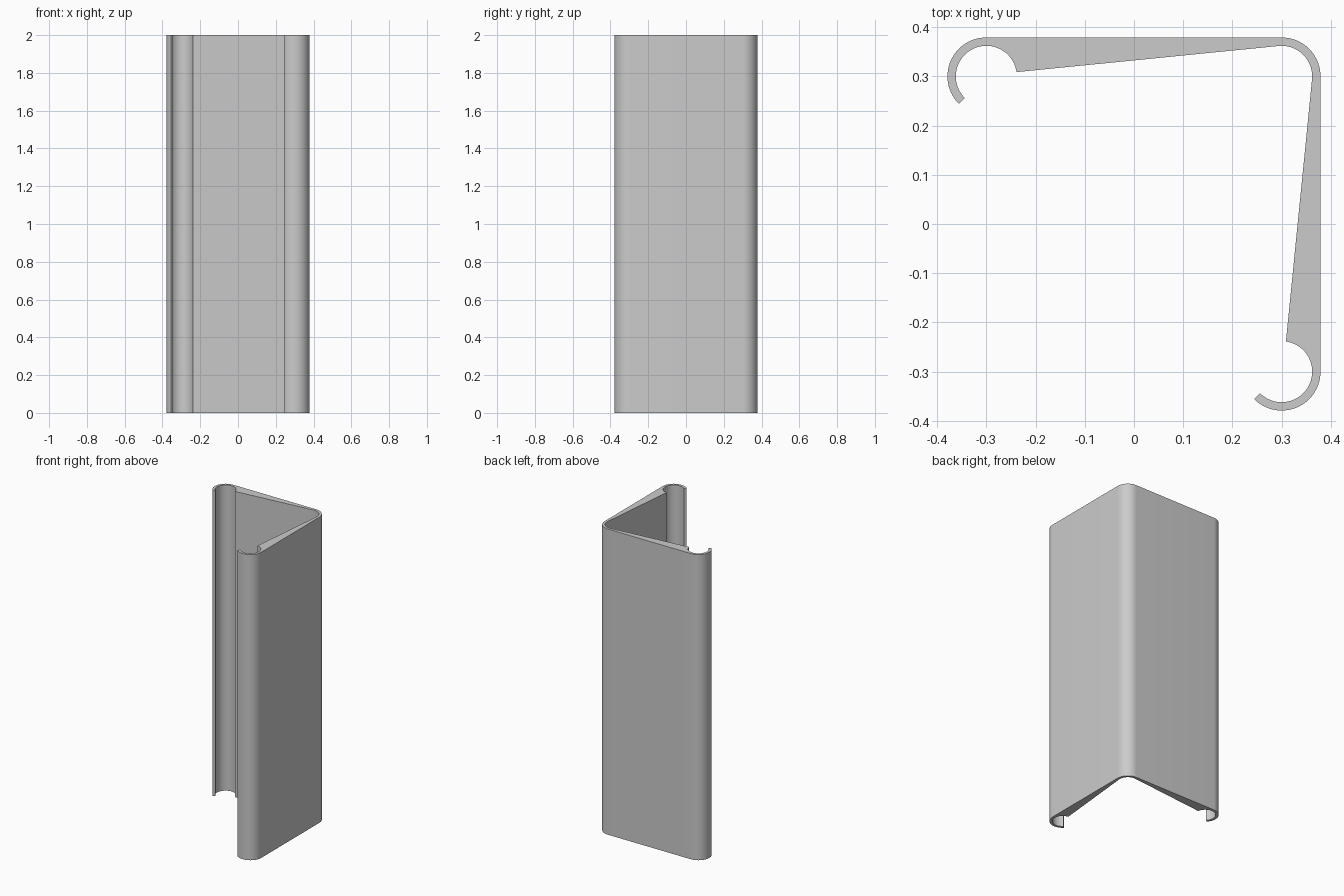
import bpy
import bmesh
from math import cos, sin, radians

default = bpy.data.objects.get("Cube")
if default:
    bpy.data.objects.remove(default)

HEIGHT = 2.0
C = 0.3          # distance of every arc centre from the axes
OUTER = 0.079
INNER = 0.062


def arc(cx, cy, radius, start, end):
    """Points along an arc, about one every five degrees."""
    steps = max(2, round(abs(end - start) / 5))
    angles = [radians(start + (end - start) * i / steps) for i in range(steps + 1)]
    return [(cx + radius * cos(a), cy + radius * sin(a)) for a in angles]


# Closed cross-section: outer skin, then back along the tapered inside
profile = (
    arc(-C, C, OUTER, 225, 90)      # left curl, outside
    + arc(C, C, OUTER, 90, 0)       # rounded corner, outside
    + arc(C, -C, OUTER, 0, -135)    # front curl, outside
    + arc(C, -C, INNER, -135, 82)   # front curl, inside
    + arc(C, C, INNER, -6, 96)      # rounded corner, inside
    + arc(-C, C, INNER, 8, 225)     # left curl, inside
)

# Extrude the cross-section to full height
bm = bmesh.new()
base = bm.faces.new([bm.verts.new((x, y, 0)) for x, y in profile])
extruded = bmesh.ops.extrude_face_region(bm, geom=[base], use_keep_orig=True)
top = [v for v in extruded["geom"] if isinstance(v, bmesh.types.BMVert)]
bmesh.ops.translate(bm, verts=top, vec=(0, 0, HEIGHT))
bmesh.ops.recalc_face_normals(bm, faces=bm.faces[:])
mesh = bpy.data.meshes.new("corner_profile")
bm.to_mesh(mesh)
bm.free()

# Plain grey finish
grey = bpy.data.materials.new("grey")
grey.use_nodes = True
colour = (0.6, 0.6, 0.6, 1)
grey.diffuse_color = colour
grey.node_tree.nodes["Principled BSDF"].inputs["Base Color"].default_value = colour
mesh.materials.append(grey)

corner = bpy.data.objects.new("corner_profile", mesh)
bpy.context.collection.objects.link(corner)
bpy.ops.object.select_all(action="DESELECT")
corner.select_set(True)
bpy.context.view_layer.objects.active = corner
bpy.ops.object.shade_smooth_by_angle(angle=radians(30))
